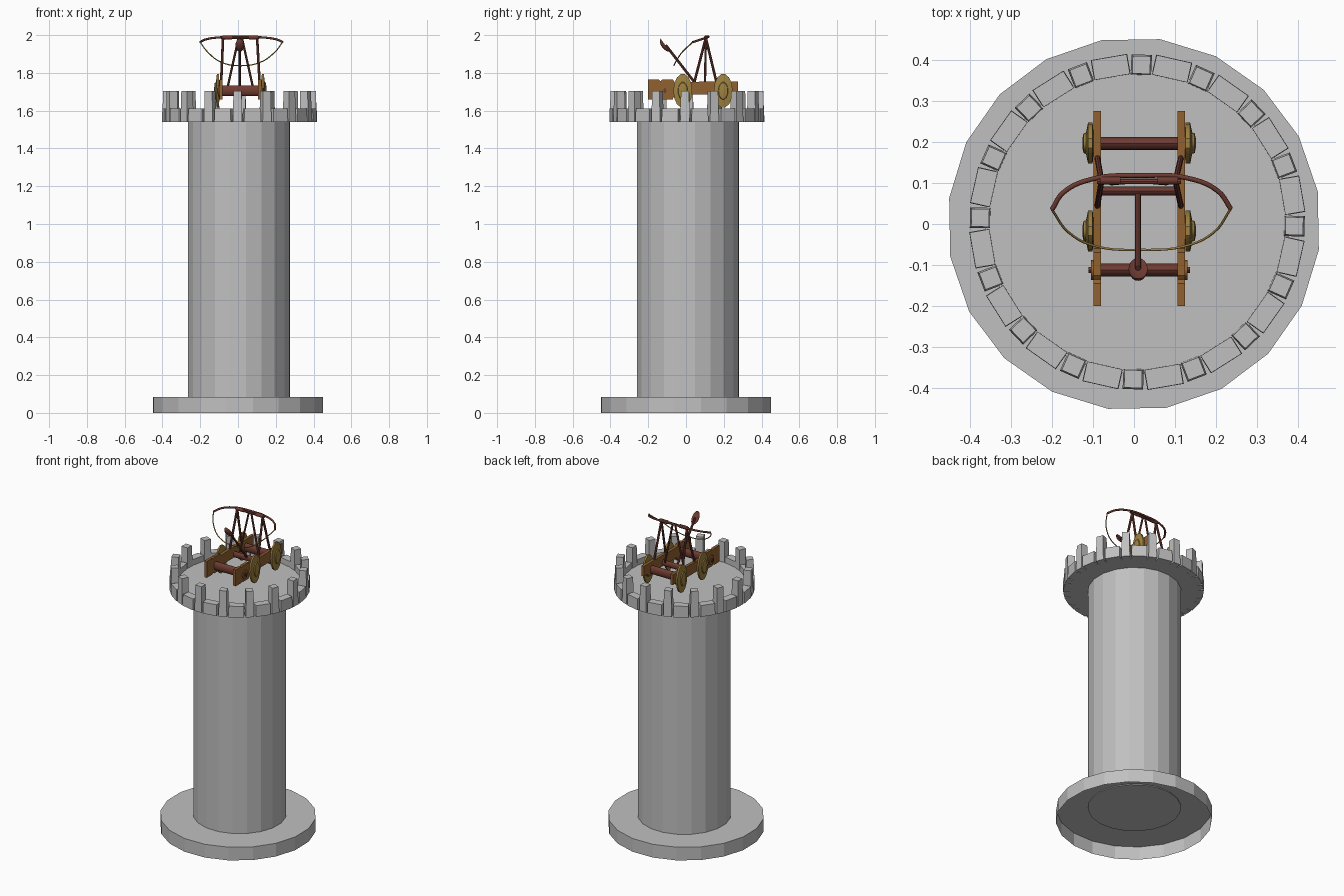
import bpy, bmesh, math
from mathutils import Vector, Matrix

if "Cube" in bpy.data.objects:
    bpy.data.objects.remove(bpy.data.objects["Cube"])


def material(name, rgb):
    m = bpy.data.materials.new(name)
    m.use_nodes = True
    m.diffuse_color = (*rgb, 1)
    bsdf = m.node_tree.nodes["Principled BSDF"]
    bsdf.inputs["Base Color"].default_value = (*rgb, 1)
    bsdf.inputs["Roughness"].default_value = 0.8
    return m


STONE = material("grey stone", (0.53, 0.53, 0.53))
RED = material("red brown wood", (0.16, 0.045, 0.032))
BROWN = material("brown wood", (0.28, 0.12, 0.03))
GOLD = material("golden wood", (0.34, 0.22, 0.05))
STRETCH = 1.75          # the catapult is taller than it is deep
AXLE_Z = 1.705
SIDES = {"right": -0.09, "left": 0.115}


def finish(name, bm, mat, smooth=False):
    bmesh.ops.recalc_face_normals(bm, faces=bm.faces)
    mesh = bpy.data.meshes.new(name)
    bm.to_mesh(mesh)
    bm.free()
    mesh.materials.append(mat)
    ob = bpy.data.objects.new(name, mesh)
    bpy.context.collection.objects.link(ob)
    if smooth:
        bpy.ops.object.select_all(action='DESELECT')
        ob.select_set(True)
        bpy.context.view_layer.objects.active = ob
        bpy.ops.object.shade_smooth_by_angle(angle=math.radians(40))
    return ob


def drum(name, radius, z0, z1, centre, sides=20, turn=0, open_bottom=False):
    bm = bmesh.new()
    place = Matrix.Translation((*centre, (z0 + z1) / 2)) @ Matrix.Rotation(turn, 4, 'Z')
    bmesh.ops.create_cone(bm, cap_ends=True, segments=sides, radius1=radius,
                          radius2=radius, depth=z1 - z0, matrix=place)
    if open_bottom:
        bm.normal_update()
        low = [f for f in bm.faces if f.normal.z < -0.9]
        bmesh.ops.delete(bm, geom=low, context='FACES_ONLY')
    return finish(name, bm, STONE)


def rod(name, a, b, radius, mat, sides=10, stretch=1.0):
    """Cylinder between two points, optionally stretched upwards."""
    a, b = Vector(a), Vector(b)
    d = b - a
    bm = bmesh.new()
    rot = d.to_track_quat('Z', 'Y').to_matrix().to_4x4()
    bmesh.ops.create_cone(bm, cap_ends=True, segments=sides, radius1=radius,
                          radius2=radius, depth=d.length, matrix=rot)
    bmesh.ops.scale(bm, vec=(1, 1, stretch), verts=bm.verts)
    bmesh.ops.translate(bm, vec=(a + b) / 2, verts=bm.verts)
    return finish(name, bm, mat, True)


def cord(name, points, radius, mat):
    """Smooth tube through a few points."""
    curve = bpy.data.curves.new(name, 'CURVE')
    curve.dimensions = '3D'
    curve.bevel_depth = radius
    curve.bevel_resolution = 1
    curve.resolution_u = 5
    curve.use_fill_caps = True
    s = curve.splines.new('BEZIER')
    s.bezier_points.add(len(points) - 1)
    for bp, p in zip(s.bezier_points, points):
        bp.co = p
        bp.handle_left_type = bp.handle_right_type = 'AUTO'
    curve.materials.append(mat)
    ob = bpy.data.objects.new(name, curve)
    bpy.context.collection.objects.link(ob)


# Tower
drum("tower_base", 0.455, 0, 0.085, (0, 0), turn=math.radians(10), open_bottom=True)
drum("tower_shaft", 0.272, 0.08, 1.55, (0.005, 0.01), turn=math.radians(8))
drum("tower_deck", 0.372, 1.54, 1.575, (0.008, 0.005), sides=32)


# Parapet: alternating tall merlons and low wall blocks
def parapet(name, width, height, taper, offset):
    bm = bmesh.new()
    for i in range(16):
        a = math.radians(offset + i * 22.5)
        m = (Matrix.Translation((0.008, 0.005, 1.54)) @ Matrix.Rotation(a, 4, 'Z')
             @ Matrix.Translation((0.383, 0, height / 2))
             @ Matrix.Diagonal((0.05, width, height, 1)))
        cube = bmesh.ops.create_cube(bm, size=1)["verts"]
        for v in cube:
            if v.co.z > 0:
                v.co.x *= taper
                v.co.y *= taper
        bmesh.ops.transform(bm, matrix=m, verts=cube)
    finish(name, bm, STONE)


parapet("merlons", 0.05, 0.165, 0.86, -1.5)
parapet("parapet_blocks", 0.09, 0.072, 0.97, 9.75)


# Catapult chassis: side beams with heavier ends
PROFILE = [(-0.2, 1.66), (-0.145, 1.66), (-0.135, 1.67), (-0.125, 1.66), (-0.07, 1.66),
           (-0.06, 1.685), (0.14, 1.685), (0.15, 1.67), (0.225, 1.67), (0.235, 1.69),
           (0.275, 1.69), (0.275, 1.755), (0.15, 1.755), (-0.06, 1.75), (-0.07, 1.765),
           (-0.125, 1.765), (-0.135, 1.757), (-0.145, 1.765), (-0.2, 1.765)]
for side, x in SIDES.items():
    bm = bmesh.new()
    face = bm.faces.new([bm.verts.new((x - 0.009, y, z)) for y, z in PROFILE])
    ext = bmesh.ops.extrude_face_region(bm, geom=[face])["geom"]
    bmesh.ops.translate(bm, vec=(0.018, 0, 0),
                        verts=[v for v in ext if isinstance(v, bmesh.types.BMVert)])
    finish(side + "_beam", bm, BROWN)

# Axles and cross bar
for name, y, r in (("front_axle", -0.112, 0.016), ("rear_axle", 0.196, 0.016),
                   ("pivot_bar", 0.08, 0.011)):
    rod(name, (-0.09, y, AXLE_Z), (0.115, y, AXLE_Z), r, RED, 12, STRETCH)
for side, x in SIDES.items():
    out = math.copysign(1, x)
    rod(side + "_axle_cap", (x + out * 0.005, -0.112, AXLE_Z),
        (x + out * 0.015, -0.112, AXLE_Z), 0.024, BROWN, 12, STRETCH * 0.7)
    rod(side + "_axle_pin", (x, -0.112, AXLE_Z), (x + out * 0.021, -0.112, AXLE_Z),
        0.008, RED, 10, STRETCH)

    # Wheels: lathed disc with a raised hub
    for place, y in (("front", -0.017), ("rear", 0.197)):
        bm = bmesh.new()
        rings = []
        for r, d in ((0.03, 0.009), (0.05, 0.011), (0.05, 0.022),
                     (0.026, 0.027), (0.024, 0.033), (0.01, 0.036)):
            rings.append([bm.verts.new((x + out * d, y + r * math.cos(k * math.tau / 14),
                                        AXLE_Z + r * STRETCH * 1.03 * math.sin(k * math.tau / 14)))
                          for k in range(14)])
        for p, q in zip(rings, rings[1:]):
            for k in range(14):
                n = (k + 1) % 14
                bm.faces.new((p[k], p[n], q[n], q[k]))
        bm.faces.new(rings[0])
        bm.faces.new(rings[-1])
        finish(f"{side}_{place}_wheel", bm, GOLD, True)

    # Upright frame legs
    top = (x * 0.88, 0.105, 1.985)
    for leg, y in (("front", 0.04), ("rear", 0.165)):
        rod(f"{side}_{leg}_leg", (x, y, 1.735), top, 0.007, RED, 8)
    rod(side + "_brace", (0.012 + out * 0.068, 0.1, 1.72),
        (0.012 + out * 0.01, 0.105, 1.98), 0.006, RED, 8)
    rod(side + "_bow_grip", (0.012 + out * 0.045, 0.107, 1.988),
        (0.012 + out * 0.095, 0.107, 1.988), 0.011, RED, 10)

# Top bar, bow and string
rod("top_bar", (-0.09, 0.104, 1.987), (0.115, 0.104, 1.987), 0.007, RED, 8)
cord("bow", [(-0.2, 0.035, 1.963), (-0.172, 0.077, 1.977), (-0.1, 0.11, 1.988),
             (0.016, 0.118, 1.992), (0.13, 0.112, 1.988), (0.205, 0.08, 1.977),
             (0.236, 0.037, 1.963)], 0.006, RED)
cord("bow_string", [(-0.2, 0.035, 1.963), (-0.16, -0.02, 1.91), (-0.09, -0.055, 1.857),
                    (0.016, -0.063, 1.838), (0.12, -0.055, 1.857), (0.195, -0.02, 1.91),
                    (0.236, 0.037, 1.963)], 0.003, GOLD)

# Throwing arm and spoon
foot, tip = Vector((0.01, 0.08, 1.705)), Vector((0.01, -0.108, 1.948))
rod("throwing_arm", foot, tip, 0.007, RED, 8)
bm = bmesh.new()
bmesh.ops.create_uvsphere(bm, u_segments=14, v_segments=8, radius=1)
for v in bm.verts:
    if v.co.y < 0:                      # hollow the upper side of the spoon
        v.co.y *= -0.35
tilt = math.atan2(tip.z - foot.z, tip.y - foot.y) - math.pi / 2
bmesh.ops.transform(bm, verts=bm.verts, matrix=Matrix.Translation(tip)
                    @ Matrix.Rotation(tilt, 4, 'X') @ Matrix.Rotation(math.pi, 4, 'Z')
                    @ Matrix.Diagonal((0.024, 0.022, 0.042, 1)))
finish("spoon", bm, RED, True)
